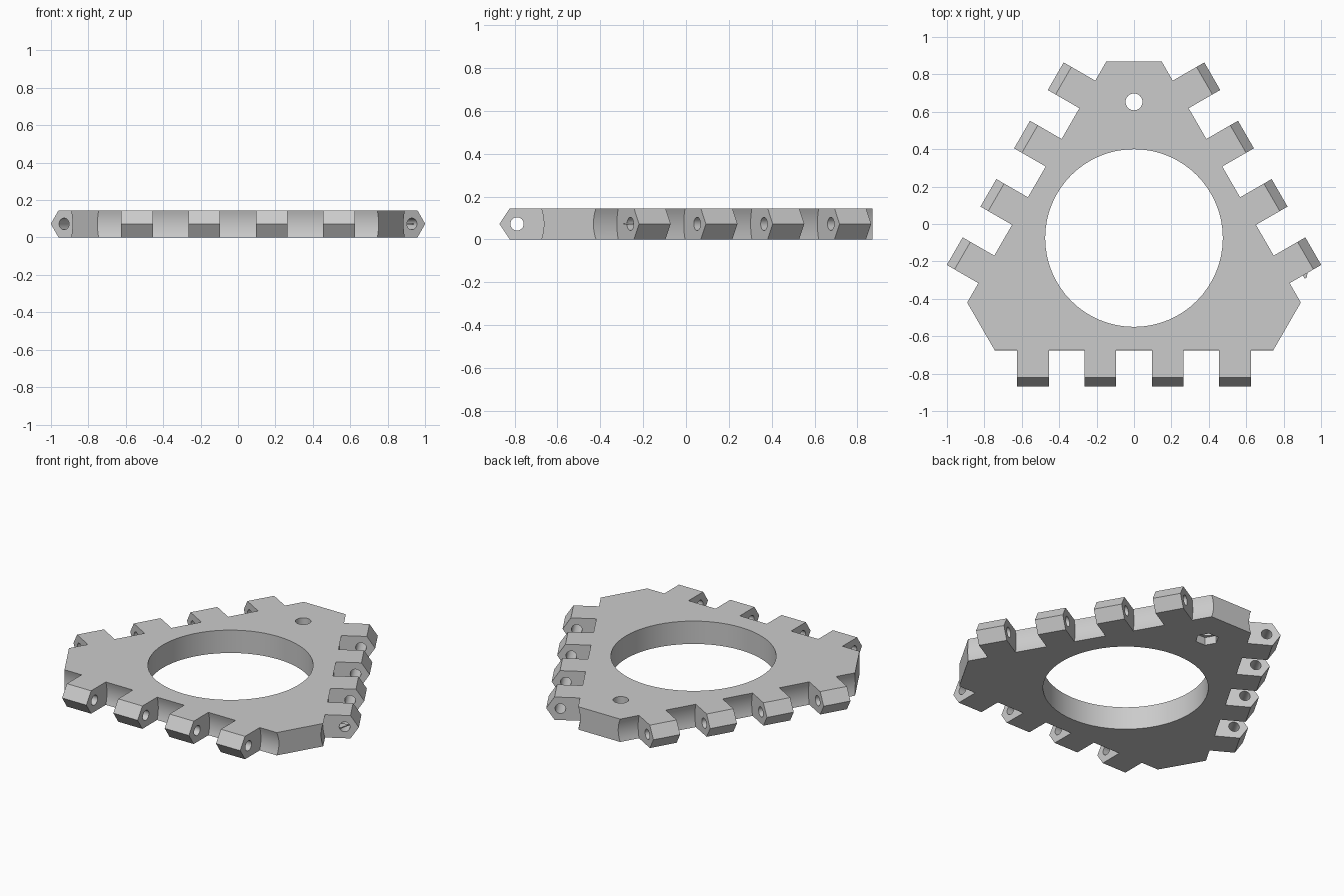
import bpy, bmesh
from math import pi, sqrt, cos, sin, radians
from mathutils import Matrix, Vector

cube = bpy.data.objects.get("Cube")
if cube:
    bpy.data.objects.remove(cube, do_unlink=True)

H = 0.145                      # plate thickness
MID = H / 2
CENTRE = Vector((0, -0.075, 0))
SIDE, TIP, CORNER = 0.60, 0.795, 0.945   # distances from the ring centre
BORE = 0.713                   # distance of the pin bores
KNUCKLES = (-0.54, -0.18, 0.18, 0.54)

grey = bpy.data.materials.new("light grey")
grey.use_nodes = True
colour = (0.6, 0.6, 0.6, 1)
grey.diffuse_color = colour
grey.node_tree.nodes["Principled BSDF"].inputs["Base Color"].default_value = colour


def side_point(side, along, out, z):
    """Point placed along one of the three hinge sides."""
    turn = Matrix.Rotation(side * 2 * pi / 3, 3, 'Z')
    return CENTRE + turn @ Vector((along, -out, z))


def loft(bm, rings):
    """Closed solid through rings of equal point count."""
    loops = [[bm.verts.new(p) for p in ring] for ring in rings]
    n = len(loops[0])
    for a, b in zip(loops, loops[1:]):
        for i in range(n):
            j = (i + 1) % n
            bm.faces.new((a[i], a[j], b[j], b[i]))
    bm.faces.new(loops[0][::-1])
    bm.faces.new(loops[-1])


def finish(bm, name):
    bmesh.ops.recalc_face_normals(bm, faces=bm.faces)
    mesh = bpy.data.meshes.new(name)
    bm.to_mesh(mesh)
    bm.free()
    ob = bpy.data.objects.new(name, mesh)
    mesh.materials.append(grey)
    bpy.context.collection.objects.link(ob)
    return ob


def combine(target, tool, operation):
    """Apply a boolean and discard the tool."""
    tool.hide_render = True
    mod = target.modifiers.new(operation.lower(), 'BOOLEAN')
    mod.operation, mod.object, mod.solver = operation, tool, 'EXACT'
    bpy.context.view_layer.objects.active = target
    bpy.ops.object.modifier_apply(modifier=mod.name)
    bpy.data.objects.remove(tool, do_unlink=True)


def drill(name, x, y, radius, z0, z1, sides):
    """Upright cutter with any number of sides."""
    bm = bmesh.new()
    ring = [(x + radius * cos(2 * pi * i / sides), y + radius * sin(2 * pi * i / sides))
            for i in range(sides)]
    loft(bm, [[(px, py, z) for px, py in ring] for z in (z0, z1)])
    return finish(bm, name)


# Plate: truncated triangle whose three long edges are slightly hollow
bm = bmesh.new()
rings = []
for i in range(9):
    z = H * i / 8
    out = SIDE - 0.012 * (1 - (z / MID - 1) ** 2)
    half = (CORNER - out / 2) / (sqrt(3) / 2)
    rings.append([side_point(s, sign * half, out, z) for s in range(3) for sign in (-1, 1)])
loft(bm, rings)
plate = finish(bm, "hinged_plate")

# Hinge knuckles with pointed noses
bm = bmesh.new()
nose = ((0.56, 0), (TIP - 0.048, 0), (TIP, MID), (TIP - 0.048, H), (0.56, H))
for s in range(3):
    for k in KNUCKLES:
        loft(bm, [[side_point(s, k + w, out, z) for out, z in nose] for w in (-0.085, 0.085)])
knuckles = finish(bm, "hinge_knuckles")

# Pin bores running through every knuckle
bm = bmesh.new()
circle = [(0.031 * cos(2 * pi * i / 24), 0.031 * sin(2 * pi * i / 24)) for i in range(24)]
for s in range(3):
    for k in KNUCKLES:
        loft(bm, [[side_point(s, k + w, BORE + a, MID + b) for a, b in circle]
                  for w in (-0.1, 0.1)])
combine(knuckles, finish(bm, "pin_bores"), 'DIFFERENCE')
combine(plate, knuckles, 'UNION')

# Central opening, bolt hole and hexagonal nut recess underneath
combine(plate, drill("ring_cutter", 0, CENTRE.y, 0.475, -0.1, H + 0.1, 64), 'DIFFERENCE')
combine(plate, drill("bolt_cutter", 0, 0.653, 0.045, -0.1, H + 0.1, 32), 'DIFFERENCE')
combine(plate, drill("nut_cutter", 0, 0.653, 0.068, -0.1, 0.05, 6), 'DIFFERENCE')

# Small pin end showing in one bore
bm = bmesh.new()
loft(bm, [[side_point(1, w, BORE + a, MID + b)
           for a, b in ((-0.031, -0.003), (tip, -0.003), (tip, 0.003), (-0.031, 0.003))]
          for w, tip in ((-0.59, 0.031), (-0.645, -0.02))])
finish(bm, "pin_end")

bpy.ops.object.select_all(action='DESELECT')
plate.select_set(True)
bpy.context.view_layer.objects.active = plate
bpy.ops.object.shade_smooth_by_angle(angle=radians(30))
